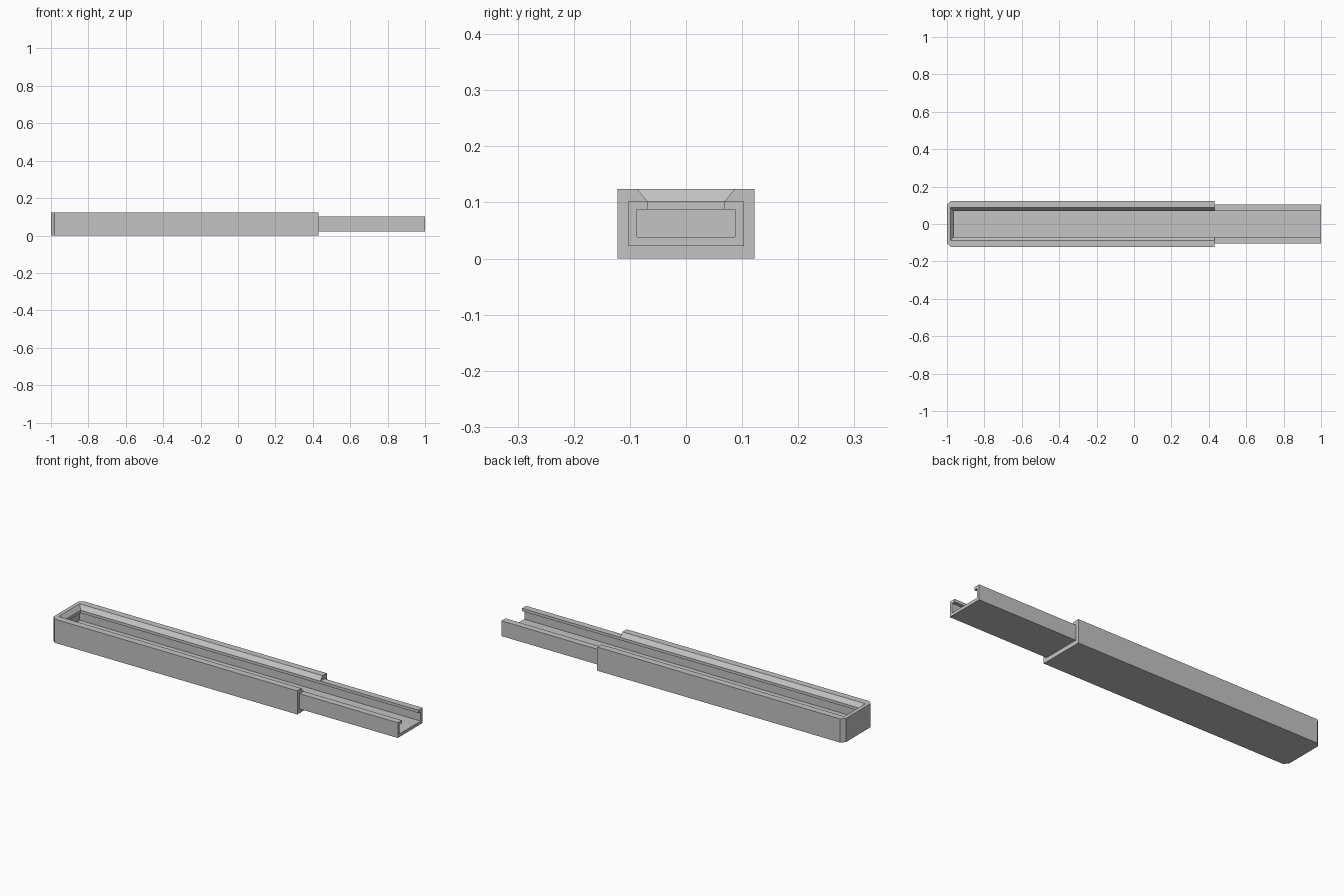
import bpy, bmesh

cube = bpy.data.objects.get("Cube")
if cube:
    bpy.data.objects.remove(cube, do_unlink=True)

gray = bpy.data.materials.new("plain gray")
gray.use_nodes = True
colour = (0.55, 0.55, 0.55, 1)
gray.diffuse_color = colour
gray.node_tree.nodes["Principled BSDF"].inputs["Base Color"].default_value = colour

BACK, JOIN, FRONT = -1.0, 0.43, 1.0
OUTER, RAIL, CHANNEL, LIP = 0.122, 0.103, 0.087, 0.069   # half widths
TOP, RAIL_LOW, RAIL_TOP = 0.124, 0.022, 0.102
FLOOR, CEILING = 0.038, 0.087
CHAMFER = 0.02


def loft(name, rings):
    """Closed solid through matching rings of points."""
    bm = bmesh.new()
    loops = [[bm.verts.new(p) for p in ring] for ring in rings]
    n = len(loops[0])
    for a, b in zip(loops, loops[1:]):
        for i in range(n):
            j = (i + 1) % n
            bm.faces.new((a[i], a[j], b[j], b[i]))
    bm.faces.new(loops[0][::-1])
    bm.faces.new(loops[-1])
    bmesh.ops.recalc_face_normals(bm, faces=bm.faces)
    mesh = bpy.data.meshes.new(name)
    bm.to_mesh(mesh)
    bm.free()
    mesh.materials.append(gray)
    obj = bpy.data.objects.new(name, mesh)
    bpy.context.collection.objects.link(obj)
    return obj


# Housing: block with two chamfered corners at the closed end
plan = [(BACK + CHAMFER, -OUTER), (JOIN, -OUTER), (JOIN, OUTER),
        (BACK + CHAMFER, OUTER), (BACK, OUTER - CHAMFER), (BACK, CHAMFER - OUTER)]
housing = loft("housing", [[(x, y, z) for x, y in plan] for z in (0, TOP)])

# Cutter: wide channel, narrow slot, then a mouth flaring upward
flare = CHANNEL - LIP
levels = [(FLOOR, CHANNEL), (CEILING, CHANNEL), (CEILING, LIP),
          (RAIL_TOP, LIP), (2 * TOP - RAIL_TOP, CHANNEL + flare)]
rings = []
for z, half in levels:
    x0 = BACK + CHAMFER + CHANNEL - half
    rings.append([(x0, -half, z), (JOIN + 0.1, -half, z),
                  (JOIN + 0.1, half, z), (x0, half, z)])
cutter = loft("channel_cutter", rings)
cutter.hide_render = True

cut = housing.modifiers.new("channel", "BOOLEAN")
cut.operation = "DIFFERENCE"
cut.solver = "EXACT"
cut.object = cutter
bpy.context.view_layer.update()
result = bpy.data.meshes.new_from_object(
    housing.evaluated_get(bpy.context.evaluated_depsgraph_get()))
housing.modifiers.clear()
housing.data = result
bpy.data.objects.remove(cutter, do_unlink=True)

# Rail: lipped channel section continuing out of the housing
half_section = [(RAIL, RAIL_LOW), (RAIL, RAIL_TOP), (LIP, RAIL_TOP),
                (LIP, CEILING), (CHANNEL, CEILING), (CHANNEL, FLOOR)]
section = half_section + [(-y, z) for y, z in reversed(half_section)]
loft("rail", [[(x, y, z) for y, z in section] for x in (JOIN, FRONT)])
